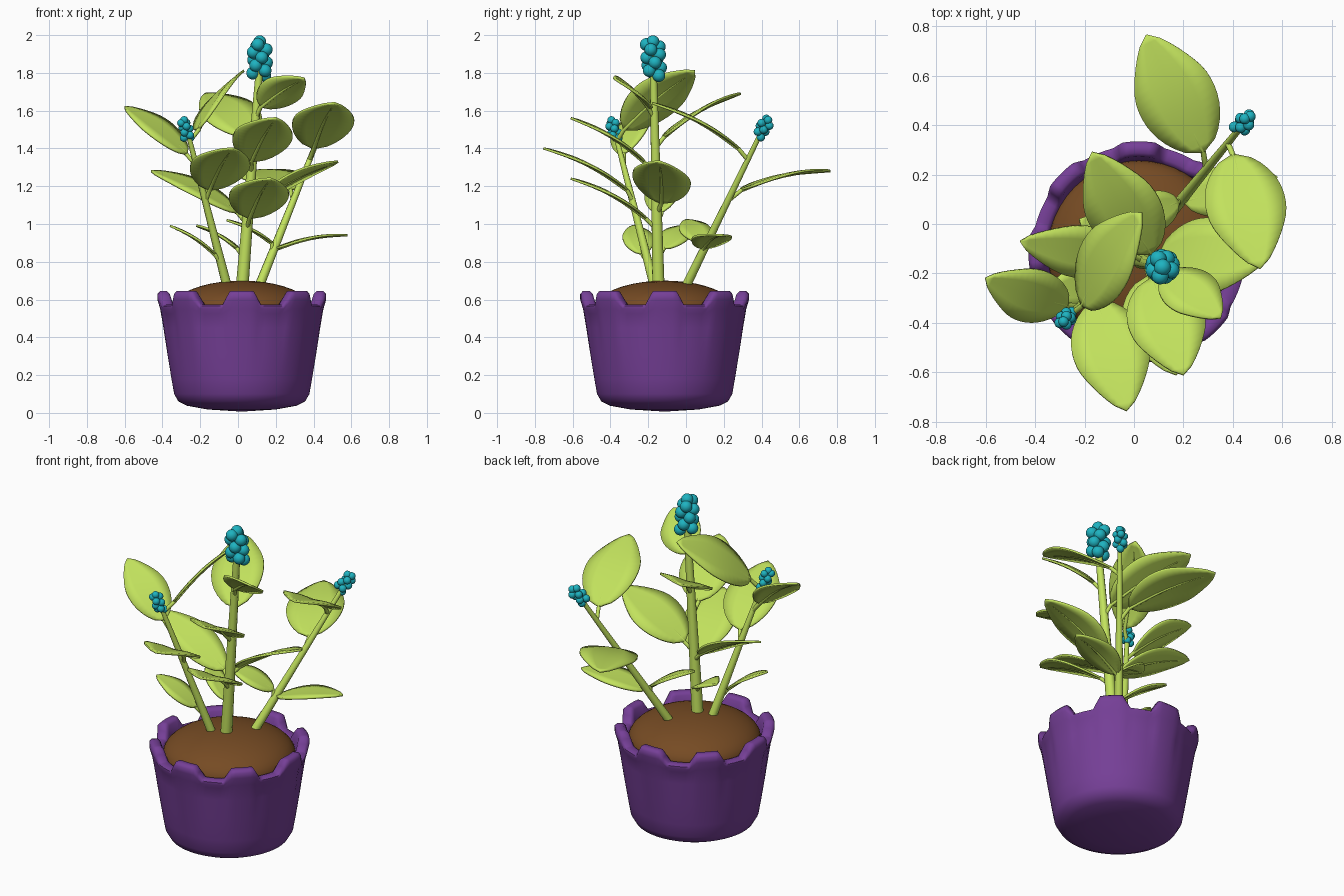
import bpy, bmesh, math
from mathutils import Vector

cube = bpy.data.objects.get("Cube")
if cube:
    bpy.data.objects.remove(cube)


def material(name, rgb):
    m = bpy.data.materials.new(name)
    m.diffuse_color = (*rgb, 1)
    m.use_nodes = True
    m.node_tree.nodes["Principled BSDF"].inputs["Base Color"].default_value = (*rgb, 1)
    return m


PURPLE = material("purple_clay", (0.18, 0.05, 0.31))
SOIL = material("brown_soil", (0.18, 0.07, 0.017))
GREEN = material("leaf_green", (0.54, 0.76, 0.11))
TEAL = material("teal_berry", (0.013, 0.45, 0.53))
CENTRE = Vector((0.02, -0.113, 0))


def finish(bm, name, mat, angle=60):
    bmesh.ops.recalc_face_normals(bm, faces=bm.faces)
    me = bpy.data.meshes.new(name)
    bm.to_mesh(me)
    bm.free()
    ob = bpy.data.objects.new(name, me)
    bpy.context.collection.objects.link(ob)
    me.materials.append(mat)
    bpy.ops.object.select_all(action="DESELECT")
    ob.select_set(True)
    bpy.context.view_layer.objects.active = ob
    bpy.ops.object.shade_smooth_by_angle(angle=math.radians(angle))
    return ob


def revolve(name, profile, mat, segs, warp=lambda r, z, a: (r, z)):
    """Turn a profile around the pot axis, with an optional warp by angle."""
    bm = bmesh.new()
    rings = []
    for r, z in profile:
        ring = []
        for i in range(segs):
            a = math.tau * i / segs
            rr, zz = warp(r, z, a)
            ring.append(bm.verts.new(CENTRE + Vector((rr * math.cos(a), rr * math.sin(a), zz))))
        rings.append(ring)
    for lo, hi in zip(rings, rings[1:]):
        for i in range(segs):
            j = (i + 1) % segs
            bm.faces.new((lo[i], lo[j], hi[j], hi[i]))
    bm.faces.new(rings[0])
    bm.faces.new(rings[-1])
    return finish(bm, name, mat)


# Pot with eight raised rim lobes
def lobes(r, z, a):
    m = min(1, max(0, 0.5 + 1.1 * math.cos(8 * a)))
    m = m * m * (3 - 2 * m)
    k = min(1, max(0, (z - 0.3) / 0.28))
    return r * (1 - 0.035 * k * (1 - m)), z - 0.072 * (1 - m) * max(0, (z - 0.5) / 0.145)


revolve("pot", [(0.02, 0.008), (0.18, 0.018), (0.29, 0.038), (0.335, 0.06), (0.358, 0.1),
                (0.372, 0.18), (0.395, 0.32), (0.415, 0.45), (0.432, 0.55), (0.447, 0.6),
                (0.447, 0.63), (0.433, 0.645), (0.4, 0.645), (0.385, 0.63),
                (0.375, 0.58), (0.355, 0.5)], PURPLE, 128, lobes)

# Soil mound
steps = [math.pi / 2 * i / 10 for i in range(10)]
revolve("soil", [(0.37 * math.cos(t), 0.55 + 0.15 * math.sin(t)) for t in steps] + [(0.01, 0.7)], SOIL, 48)


def tube(name, points, radii):
    cu = bpy.data.curves.new(name, "CURVE")
    cu.dimensions = "3D"
    cu.bevel_depth = 1
    cu.bevel_resolution = 3
    cu.use_fill_caps = True
    sp = cu.splines.new("POLY")
    sp.points.add(len(points) - 1)
    for p, co, r in zip(sp.points, points, radii):
        p.co = (*co, 1)
        p.radius = r
    sp.use_smooth = True
    ob = bpy.data.objects.new(name, cu)
    bpy.context.collection.objects.link(ob)
    cu.materials.append(GREEN)


# Stems: base, top, base radius, top radius
STEMS = {
    "middle": (Vector((0.02, -0.145, 0.64)), Vector((0.12, -0.175, 1.9)), 0.034, 0.018),
    "right": (Vector((-0.05, -0.16, 0.64)), Vector((-0.275, -0.385, 1.52)), 0.026, 0.012),
    "left": (Vector((0.1, -0.015, 0.64)), Vector((0.455, 0.42, 1.53)), 0.026, 0.012),
}
for side, (a, b, ra, rb) in STEMS.items():
    tube(side + "_stem", [a, b], [ra, rb])


# Leaf: domed blade, its width lying toward the given direction, with stalk and midrib
def leaf(name, stem, base, tip, width, across):
    base, tip = Vector(base), Vector(tip)
    along = tip - base
    up = along.cross(Vector(across)).normalized()
    if up.z < 0:
        up.negate()
    side = along.cross(up).normalized()
    rows, cols = 16, 4

    def point(t, s):
        half = width / 2 * math.sin(math.pi * t ** 0.9) ** 0.66 if 0 < t < 1 else 0
        half = half * (1 - 0.18 * max(0, t - 0.6) / 0.4) + 0.002
        arch = 0.05 * along.length * math.sin(math.pi * t)
        fold = 0.1 * half * (abs(s) ** 0.7) - 0.08 * half * s * s
        return base + along * t + side * half * s + up * (arch + fold)

    bm = bmesh.new()
    grid = [[bm.verts.new(point(i / rows, -1 + 2 * j / cols)) for j in range(cols + 1)]
            for i in range(rows + 1)]
    for lo, hi in zip(grid, grid[1:]):
        for j in range(cols):
            bm.faces.new((lo[j], lo[j + 1], hi[j + 1], hi[j]))
    ob = finish(bm, name, GREEN)
    mod = ob.modifiers.new("thickness", "SOLIDIFY")
    mod.thickness = 0.012
    mod.offset = 0
    a, b = STEMS[stem][:2]
    root = a.lerp(b, (base.z - 0.06 - a.z) / (b.z - a.z))
    rib = [point(t / 8, 0) - up * 0.003 for t in range(8)]
    tube(name + "_stalk", [root] + rib, [0.012, 0.011] + [0.01 - 0.001 * i for i in range(7)])


X, Y = (1, 0, 0), (0, 1, 0)
LEAVES = [
    ("middle", (0.07, -0.12, 1.46), (-0.17, 0.29, 1.69), 0.3, X),
    ("middle", (0.12, -0.2, 1.62), (0.35, -0.38, 1.77), 0.23, X),
    ("middle", (0.07, -0.22, 1.33), (0.2, -0.61, 1.56), 0.31, X),
    ("middle", (0.06, -0.21, 1.03), (0.17, -0.61, 1.24), 0.31, X),
    ("middle", (0.0, -0.13, 1.06), (-0.46, -0.07, 1.28), 0.22, (0, 0.9, 0.4)),
    ("middle", (0.1, -0.13, 1.11), (0.53, -0.14, 1.33), 0.31, (0, 0.9, -0.2)),
    ("middle", (0.0, -0.12, 0.87), (-0.22, 0.02, 0.99), 0.15, Y),
    ("right", (-0.27, -0.33, 1.37), (-0.6, -0.22, 1.62), 0.23, (0.2, 0.9, 0.45)),
    ("right", (-0.21, -0.33, 1.5), (0.03, 0.045, 1.81), 0.28, (0.15, -1, 0)),
    ("right", (-0.15, -0.31, 1.18), (-0.03, -0.755, 1.4), 0.31, X),
    ("right", (-0.12, -0.23, 0.84), (-0.36, -0.28, 0.99), 0.16, Y),
    ("left", (0.4, 0.28, 1.4), (0.51, -0.18, 1.64), 0.32, X),
    ("left", (0.28, 0.29, 1.18), (0.05, 0.765, 1.28), 0.32, X),
    ("left", (0.2, 0.09, 0.87), (0.58, 0.19, 0.94), 0.2, Y),
    ("left", (0.18, 0.09, 0.9), (-0.06, 0.0, 1.02), 0.16, Y),
]
for i, (stem, base, tip, width, across) in enumerate(LEAVES):
    leaf(f"{stem}_leaf_{i + 1}", stem, base, tip, width, across)


# Berry clusters spiralling around each stem top
def berries(name, low, high, count, radius, spread):
    low, high = Vector(low), Vector(high)
    axis = (high - low).normalized()
    u = axis.orthogonal().normalized()
    v = axis.cross(u)
    bm = bmesh.new()
    for i in range(count):
        a = 2.4 * i
        off = spread if i < count - 1 else 0
        co = low.lerp(high, i / (count - 1)) + (u * math.cos(a) + v * math.sin(a)) * off
        made = bmesh.ops.create_icosphere(bm, subdivisions=3, radius=radius)
        bmesh.ops.translate(bm, verts=made["verts"], vec=co)
    finish(bm, name, TEAL)


berries("middle_berries", (0.115, -0.17, 1.785), (0.115, -0.175, 1.965), 14, 0.034, 0.037)
berries("right_berries", (-0.265, -0.37, 1.45), (-0.285, -0.395, 1.55), 11, 0.021, 0.02)
berries("left_berries", (0.42, 0.385, 1.475), (0.47, 0.435, 1.55), 11, 0.022, 0.023)
